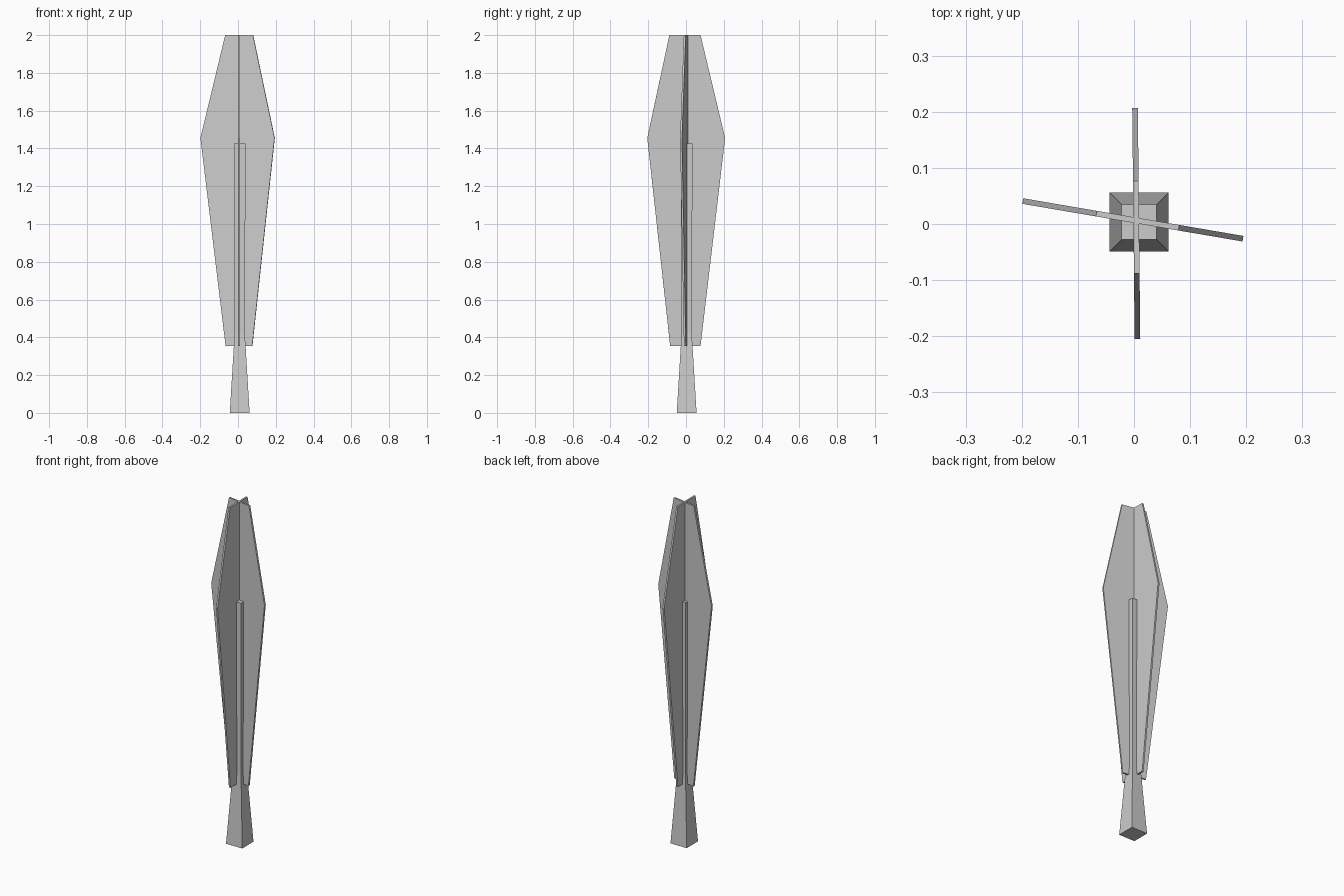
import bpy
import bmesh
import math
from mathutils import Vector

cube = bpy.data.objects.get("Cube")
if cube:
    bpy.data.objects.remove(cube, do_unlink=True)

grey = bpy.data.materials.new("plain grey")
grey.use_nodes = True
color = (0.6, 0.6, 0.6, 1)
grey.diffuse_color = color
grey.node_tree.nodes["Principled BSDF"].inputs["Base Color"].default_value = color


def loft(name, rings):
    """Join rings of equal length into a closed, flat-faced solid."""
    bm = bmesh.new()
    loops = [[bm.verts.new(p) for p in ring] for ring in rings]
    n = len(loops[0])
    for low, high in zip(loops, loops[1:]):
        for i in range(n):
            j = (i + 1) % n
            bm.faces.new((low[i], low[j], high[j], high[i]))
    bm.faces.new(loops[0][::-1])
    bm.faces.new(loops[-1])
    bmesh.ops.recalc_face_normals(bm, faces=bm.faces)
    mesh = bpy.data.meshes.new(name)
    bm.to_mesh(mesh)
    bm.free()
    mesh.materials.append(grey)
    obj = bpy.data.objects.new(name, mesh)
    bpy.context.collection.objects.link(obj)
    return obj


def blade(name, center, angle, profile, thickness=0.01):
    """Upright leaf-shaped plate; profile rows are (height, near end, far end)."""
    along = Vector((math.cos(angle), math.sin(angle), 0))
    side = Vector((-along.y, along.x, 0)) * thickness / 2
    rings = []
    for z, a, b in profile:
        base = Vector((*center, z))
        rings.append([base + along * a - side, base + along * b - side,
                      base + along * b + side, base + along * a + side])
    return loft(name, rings)


# Square stem: flared foot, slim shaft
stem = []
for z, half in ((0, 0.0525), (0.42, 0.027), (1.425, 0.031)):
    stem.append([(0.009 + sx * half, 0.0035 + sy * half, z)
                 for sx, sy in ((-1, -1), (1, -1), (1, 1), (-1, 1))])
loft("stem", stem)

# Two crossing leaf plates
blade("wide_blade", (0, 0.007), math.radians(-9.7),
      ((0.355, -0.066, 0.077), (1.455, -0.201, 0.197), (2, -0.068, 0.081)))
blade("deep_blade", (0.004, 0), math.radians(90.6),
      ((0.355, -0.084, 0.077), (1.455, -0.205, 0.207), (2, -0.088, 0.077)))
